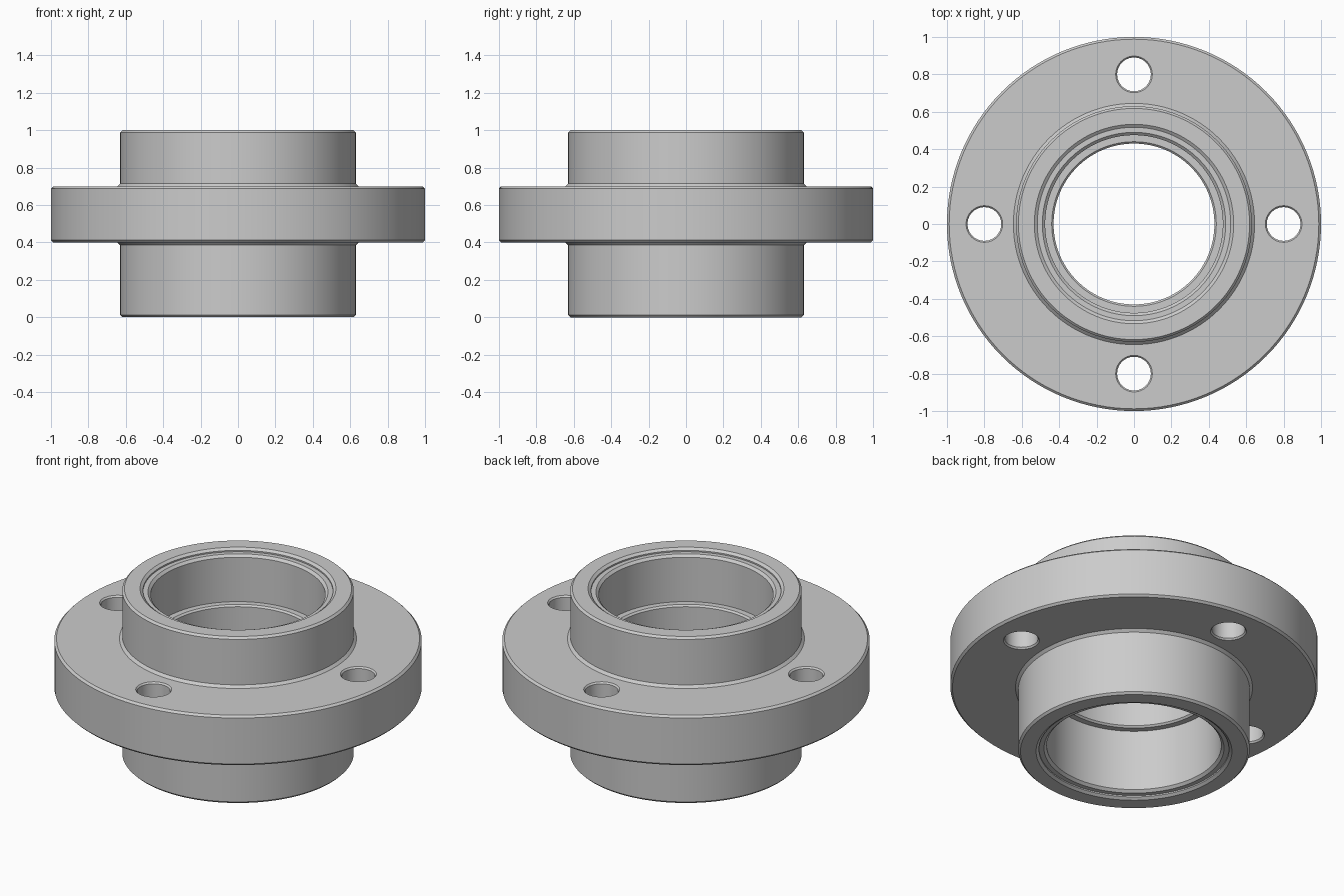
import bpy, bmesh, math
from mathutils import Matrix, Vector

if "Cube" in bpy.data.objects:
    bpy.data.objects.remove(bpy.data.objects["Cube"])


def lathe(bm, profile, segments, offset=(0, 0, 0)):
    """Revolve a (radius, z) profile about z; closed loop unless it ends on the axis."""
    closed = profile[0][0] > 0
    rings = []
    for i in range(segments):
        a = 2 * math.pi * i / segments
        rings.append([bm.verts.new(Vector((r * math.cos(a), r * math.sin(a), z)) + Vector(offset))
                      for r, z in profile])
    n = len(profile)
    for i in range(segments):
        a, b = rings[i], rings[(i + 1) % segments]
        for j in range(n if closed else n - 1):
            k = (j + 1) % n
            bm.faces.new((a[j], b[j], b[k], a[k]))
    bmesh.ops.remove_doubles(bm, verts=bm.verts, dist=1e-5)
    bmesh.ops.dissolve_degenerate(bm, edges=bm.edges, dist=1e-6)
    bmesh.ops.recalc_face_normals(bm, faces=bm.faces)


def make_object(name, bm):
    mesh = bpy.data.meshes.new(name)
    bm.to_mesh(mesh)
    bm.free()
    obj = bpy.data.objects.new(name, mesh)
    bpy.context.collection.objects.link(obj)
    return obj


LOW, HIGH = 0.40, 0.70   # flange faces, also the inner shoulder
C = 0.012                # edge chamfer

# Outer side, bottom to top: hub, flange, hub
outer = [(0.63 - C, 0), (0.63, C), (0.63, LOW - 0.015), (0.645, LOW),
         (1 - C, LOW), (1, LOW + C), (1, HIGH - C), (1 - C, HIGH),
         (0.645, HIGH), (0.63, HIGH + 0.015), (0.63, 1 - C), (0.63 - C, 1)]

# Bore, top to bottom: stepped mouth, seat, inner lip, seat, stepped mouth
mouth = [(0.533, 0), (0.517, 0.012), (0.517, 0.02), (0.49, 0.02), (0.475, 0.034)]
bore = [(r, 1 - d) for r, d in mouth]
bore += [(0.475, HIGH), (0.44, HIGH), (0.43, HIGH - 0.01),
         (0.43, LOW + 0.01), (0.44, LOW), (0.475, LOW)]
bore += [(r, d) for r, d in reversed(mouth)]

bm = bmesh.new()
lathe(bm, outer + bore, 128)
housing = make_object("flanged_housing", bm)

# Four bolt holes with chamfered rims
hole = [(0, LOW - 0.05), (0.15, LOW - 0.05), (0.098, LOW), (0.09, LOW + 0.009),
        (0.09, HIGH - 0.009), (0.098, HIGH), (0.15, HIGH + 0.05), (0, HIGH + 0.05)]
hole[1], hole[6] = (0.142, LOW - 0.05), (0.142, HIGH + 0.05)
bm = bmesh.new()
for i in range(4):
    a = i * math.pi / 2
    lathe(bm, hole, 48, (0.8 * math.cos(a), 0.8 * math.sin(a), 0))
cutter = make_object("bolt_hole_cutter", bm)
cutter.hide_render = True

mod = housing.modifiers.new("bolt_holes", 'BOOLEAN')
mod.operation = 'DIFFERENCE'
mod.solver = 'EXACT'
mod.object = cutter
bpy.context.view_layer.objects.active = housing
housing.select_set(True)
bpy.ops.object.modifier_apply(modifier=mod.name)
bpy.data.objects.remove(cutter, do_unlink=True)

# Smooth walls, crisp edges
bpy.ops.object.shade_smooth_by_angle(angle=math.radians(30))
